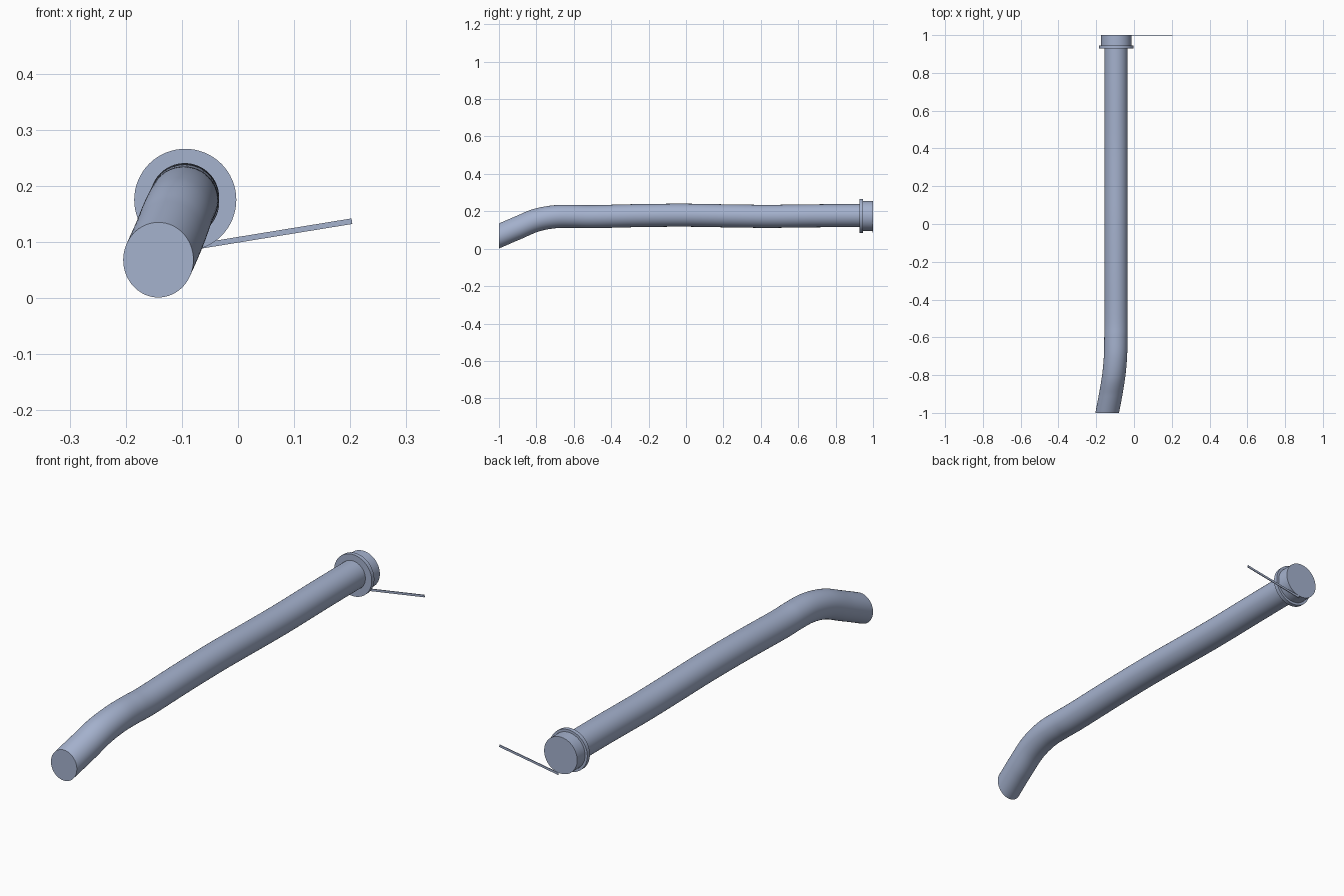
import bpy, bmesh, math
from mathutils import Vector

if "Cube" in bpy.data.objects:
    bpy.data.objects.remove(bpy.data.objects["Cube"])

steel = bpy.data.materials.new("blue_grey")
steel.diffuse_color = (0.376, 0.445, 0.617, 1)
steel.use_nodes = True
steel.node_tree.nodes["Principled BSDF"].inputs["Base Color"].default_value = steel.diffuse_color


def finish(name, bm):
    bmesh.ops.recalc_face_normals(bm, faces=bm.faces)
    mesh = bpy.data.meshes.new(name)
    bm.to_mesh(mesh)
    bm.free()
    mesh.materials.append(steel)
    ob = bpy.data.objects.new(name, mesh)
    bpy.context.collection.objects.link(ob)
    bpy.ops.object.select_all(action='DESELECT')
    ob.select_set(True)
    bpy.context.view_layer.objects.active = ob
    bpy.ops.object.shade_smooth_by_angle(angle=math.radians(35))
    return ob


def loft(name, rings):
    """Closed tube through equal-sized rings, capped at both ends."""
    bm = bmesh.new()
    loops = [[bm.verts.new(p) for p in ring] for ring in rings]
    n = len(loops[0])
    for a, b in zip(loops, loops[1:]):
        for i in range(n):
            j = (i + 1) % n
            bm.faces.new((a[i], a[j], b[j], b[i]))
    bm.faces.new(loops[0])
    bm.faces.new(loops[-1])
    return finish(name, bm)


def ring(cx, y, cz, rx, rz, n=64):
    return [(cx + rx * math.cos(2 * math.pi * i / n), y,
             cz + rz * math.sin(2 * math.pi * i / n)) for i in range(n)]


def smooth_path(pts, steps=8):
    """Catmull-Rom points and tangents through the given centres."""
    p = [Vector(q) for q in pts]
    p = [2 * p[0] - p[1]] + p + [2 * p[-1] - p[-2]]
    out = []
    for k in range(1, len(p) - 2):
        m0, m1 = (p[k + 1] - p[k - 1]) / 2, (p[k + 2] - p[k]) / 2
        last = k == len(p) - 3
        for s in range(steps + last):
            t = s / steps
            pos = (p[k] * (2*t**3 - 3*t**2 + 1) + m0 * (t**3 - 2*t**2 + t)
                   + p[k + 1] * (3*t**2 - 2*t**3) + m1 * (t**3 - t**2))
            tan = (p[k] * (6*t*t - 6*t) + m0 * (3*t*t - 4*t + 1)
                   + p[k + 1] * (6*t - 6*t*t) + m1 * (3*t*t - 2*t))
            out.append((pos, tan))
    return out


# Long bent tube, its ends cut square to the y axis
R = 0.0615
centres = [(-0.142, -1, 0.068), (-0.123, -0.9, 0.111), (-0.107, -0.8, 0.152),
           (-0.098, -0.7, 0.171), (-0.096, -0.6, 0.173), (-0.095, -0.5, 0.171),
           (-0.095, -0.25, 0.177), (-0.095, 0, 0.179), (-0.095, 0.25, 0.175),
           (-0.095, 0.45, 0.173), (-0.095, 0.7, 0.176), (-0.095, 0.96, 0.177)]
loft("tube", [ring(p.x, p.y, p.z, R * math.hypot(1, d.x / d.y),
                   R * math.hypot(1, d.z / d.y))
              for p, d in smooth_path(centres)])

# Flange and end cap
CX, CZ = -0.094, 0.175
loft("flange", [ring(CX, y, CZ, 0.091, 0.091) for y in (0.928, 0.946)])
loft("end_cap", [ring(CX, y, CZ, 0.08, 0.08) for y in (0.94, 1.0)])

# Thin strip running sideways, tangent to the cap
start, tip = Vector((-0.082, 0, 0.0905)), Vector((0.203, 0, 0.137))
side = Vector((-(tip - start).z, 0, (tip - start).x)).normalized() * 0.005
loft("strip", [[(q.x, y, q.z) for q in
                (start - side, tip - side, tip + side, start + side)]
               for y in (0.997, 1.0)])
